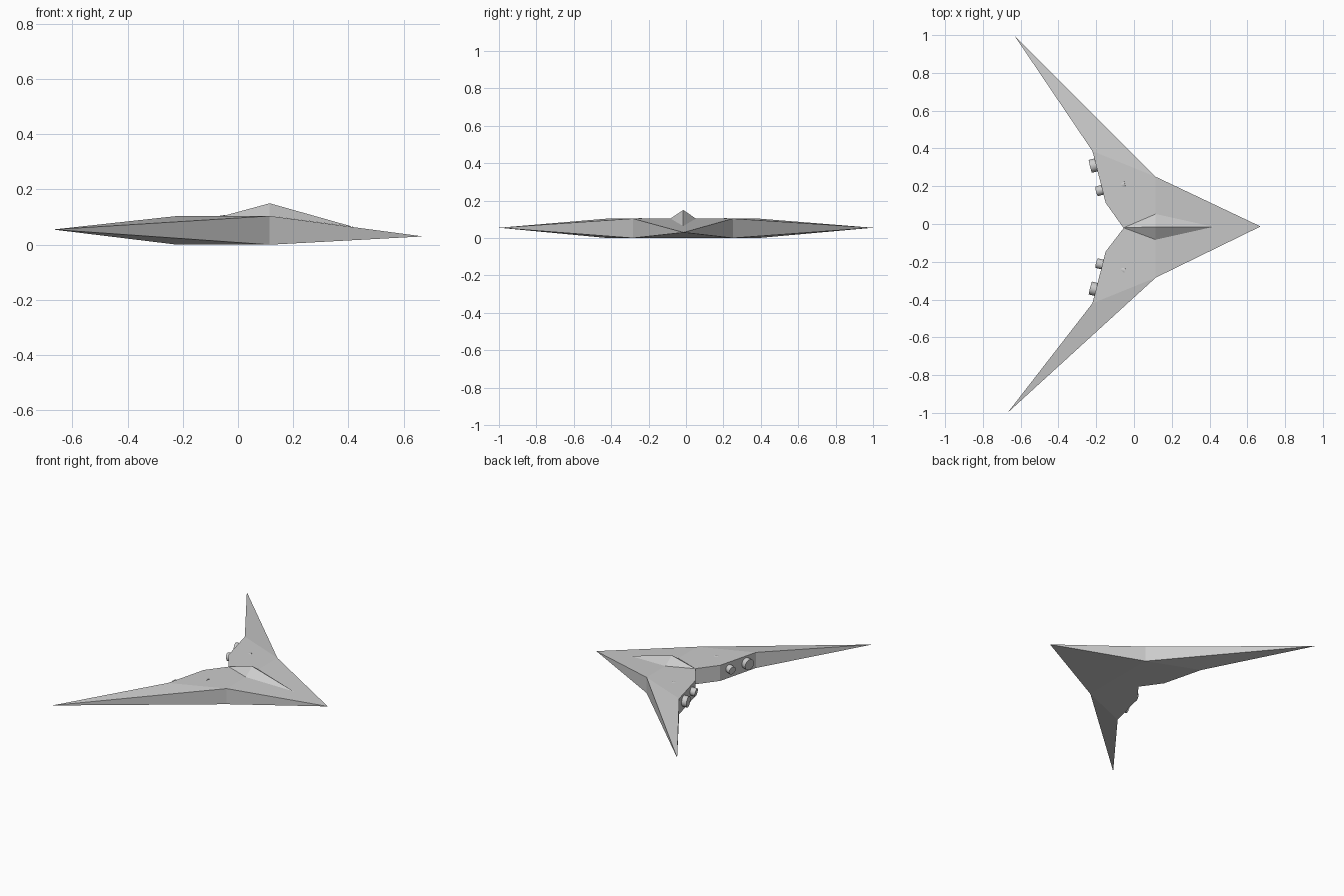
import bpy, bmesh
from mathutils import Vector

cube = bpy.data.objects.get("Cube")
if cube:
    bpy.data.objects.remove(cube, do_unlink=True)

grey = bpy.data.materials.new("hull_grey")
grey.use_nodes = True
colour = (0.6, 0.6, 0.6, 1)
grey.diffuse_color = colour
grey.node_tree.nodes["Principled BSDF"].inputs["Base Color"].default_value = colour

LOW, HIGH = 0.0, 0.104
AXIS = -0.017  # centre line of the craft


def finish(bm, name):
    bmesh.ops.recalc_face_normals(bm, faces=bm.faces[:])
    mesh = bpy.data.meshes.new(name)
    bm.to_mesh(mesh)
    bm.free()
    mesh.materials.append(grey)
    obj = bpy.data.objects.new(name, mesh)
    bpy.context.collection.objects.link(obj)
    return obj


def mirror_y(y, side):
    return AXIS + side * (y - AXIS)


# Hull: flat core slab, with nose and wings tapering to points
bm = bmesh.new()
outline = [(0.115, 0.25), (-0.22, 0.386), (-0.15, 0.112)]
left = [(x, mirror_y(y, 1)) for x, y in outline]
right = [(x, mirror_y(y, -1)) for x, y in outline]
core = left + [(-0.055, -0.022)] + right[::-1]
top = [bm.verts.new((x, y, HIGH)) for x, y in core]
bottom = [bm.verts.new((x, y, LOW)) for x, y in core]
bm.faces.new(top)
bm.faces.new(bottom[::-1])
n = len(core)
tips = {0: (-0.635, 1.0, 0.055),      # left wing
        n - 2: (-0.67, -1.0, 0.055),  # right wing
        n - 1: (0.67, -0.013, 0.03)}  # nose
for i in range(n):
    j = (i + 1) % n
    ring = [top[i], top[j], bottom[j], bottom[i]]
    if i in tips:
        tip = bm.verts.new(tips[i])
        for k in range(4):
            bm.faces.new((ring[k], ring[(k + 1) % 4], tip))
    else:
        bm.faces.new(ring)
finish(bm, "hull")

# Canopy: faceted ridge lying on the deck and nose
bm = bmesh.new()
back = bm.verts.new((-0.055, -0.02, HIGH))
front = bm.verts.new((0.42, -0.015, 0.064))
peak = bm.verts.new((0.115, -0.015, 0.15))
for y in (0.053, -0.083):
    side = bm.verts.new((0.115, y, HIGH))
    bm.faces.new((back, side, peak))
    bm.faces.new((side, front, peak))
finish(bm, "canopy")


# Engines: slightly tilted cylinders sunk into the rear walls
def engine(name, start, end, radius):
    start, end = Vector(start), Vector(end)
    axis = end - start
    bpy.ops.mesh.primitive_cylinder_add(
        vertices=24, radius=radius, depth=axis.length, location=(start + end) / 2,
        rotation=axis.to_track_quat("Z", "Y").to_euler())
    obj = bpy.context.object
    obj.name = name
    obj.data.materials.append(grey)
    bpy.ops.object.shade_smooth_by_angle()


for side, label in ((1, "left"), (-1, "right")):
    engine(label + "_outer_engine", (-0.231, mirror_y(0.305, side), 0.055),
           (-0.1, mirror_y(0.338, side), 0.062), 0.035)
    engine(label + "_inner_engine", (-0.197, mirror_y(0.173, side), 0.057),
           (-0.045, mirror_y(0.212, side), 0.082), 0.026)
